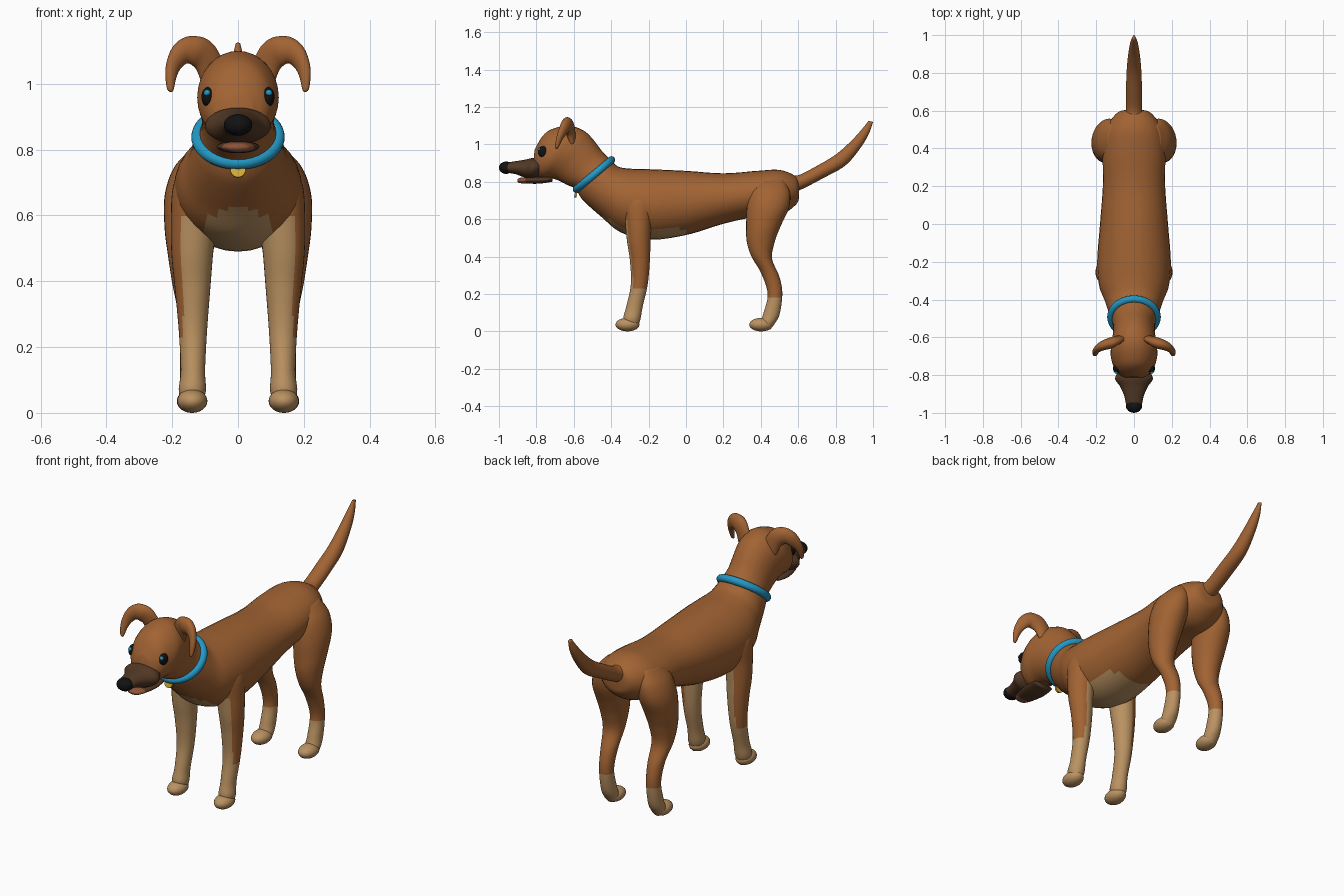
import bpy, bmesh, math
from mathutils import Vector

cube = bpy.data.objects.get("Cube")
if cube:
    bpy.data.objects.remove(cube, do_unlink=True)


def material(name, rgb, rough=0.6):
    m = bpy.data.materials.new(name)
    m.use_nodes = True
    m.diffuse_color = (*rgb, 1)
    node = m.node_tree.nodes["Principled BSDF"]
    node.inputs["Base Color"].default_value = (*rgb, 1)
    node.inputs["Roughness"].default_value = rough
    return m


BROWN = material("brown coat", (0.36, 0.125, 0.033))
TAN = material("tan markings", (0.49, 0.285, 0.12))
DARK = material("dark muzzle", (0.085, 0.04, 0.018))
LIP = material("lip", (0.27, 0.09, 0.04))
BLACK = material("black", (0.006, 0.006, 0.006))
BLUE = material("blue", (0.017, 0.31, 0.55))
GOLD = material("gold tag", (0.68, 0.43, 0.035))


def finish(bm, name, mats, rule=None):
    """Turn a bmesh into a smooth object, colouring faces by a rule."""
    bmesh.ops.recalc_face_normals(bm, faces=bm.faces)
    for f in bm.faces:
        f.smooth = True
        if rule:
            c = f.calc_center_median()
            f.material_index = int(rule(abs(c.x), c.y, c.z))
    me = bpy.data.meshes.new(name)
    bm.to_mesh(me)
    bm.free()
    for m in mats:
        me.materials.append(m)
    ob = bpy.data.objects.new(name, me)
    bpy.context.collection.objects.link(ob)
    return ob


def spline(a, b, c, d, t):
    return 0.5 * (2 * b + (c - a) * t + (2 * a - 5 * b + 4 * c - d) * t * t
                  + (3 * b - a - 3 * c + d) * t ** 3)


def loft(name, rings, mats, rule=None, across="x", side=1, n=32, steps=6):
    """Skin ellipses. Ring: two opposite points, half width, offset across."""
    keys = [Vector(tuple(r) + (0,) * (6 - len(r))) for r in rings]
    last = len(keys) - 1
    path = []
    for i in range(last):
        a, b, c, d = (keys[min(max(j, 0), last)] for j in range(i - 1, i + 3))
        path += [spline(a, b, c, d, k / steps) for k in range(steps)]
    path.append(keys[-1])
    bm = bmesh.new()
    loops = []
    for p, q, r, s, w, off in path:
        loop = []
        for k in range(n):
            t = math.tau * k / n
            u = (p + r) / 2 + (p - r) / 2 * math.cos(t)
            v = (q + s) / 2 + (q - s) / 2 * math.cos(t)
            o = off + w * math.sin(t)
            co = (o, u, v) if across == "x" else (u, o, v)
            loop.append(bm.verts.new((co[0] * side, co[1], co[2])))
        loops.append(loop)
    for l0, l1 in zip(loops, loops[1:]):
        for k in range(n):
            bm.faces.new((l0[k], l0[k - 1], l1[k - 1], l1[k]))
    bm.faces.new(loops[0])
    bm.faces.new(loops[-1])
    return finish(bm, name, mats, rule)


def ball(name, loc, size, mat):
    bm = bmesh.new()
    bmesh.ops.create_uvsphere(bm, u_segments=24, v_segments=16, radius=1)
    bmesh.ops.scale(bm, vec=size, verts=bm.verts)
    bmesh.ops.translate(bm, vec=loc, verts=bm.verts)
    return finish(bm, name, [mat])


# Torso, neck and skull in one skin, with a tan chest
loft("body", [
    (.605, .79, .605, .73, .03), (.585, .83, .59, .68, .09),
    (.5, .863, .5, .62, .15), (.38, .858, .36, .61, .165),
    (.2, .845, .2, .575, .165), (0, .858, 0, .515, .18),
    (-.2, .867, -.2, .49, .195), (-.3, .87, -.35, .53, .185),
    (-.36, .88, -.45, .61, .155), (-.395, .91, -.55, .7, .13),
    (-.41, .925, -.59, .76, .118), (-.45, .965, -.64, .785, .11),
    (-.5, 1.03, -.69, .81, .113), (-.55, 1.075, -.73, .82, .12),
    (-.63, 1.1, -.77, .82, .123), (-.72, 1.08, -.8, .83, .103),
    (-.77, 1.04, -.815, .85, .078), (-.81, .97, -.817, .88, .045)],
    [BROWN, TAN],
    lambda x, y, z: y < 0 and z < .55 + .5 * max(0, -.32 - y))

# Tail
loft("tail", [
    (.54, .84, .57, .74, .05), (.6, .835, .63, .765, .042),
    (.7, .885, .735, .82, .042), (.8, .945, .85, .885, .038),
    (.88, 1.015, .925, .97, .03), (.94, 1.08, .975, 1.05, .02),
    (.975, 1.125, 1.0, 1.12, .007)], [BROWN])

# Muzzle, jaw and nose
loft("muzzle", [
    (-.785, .925, -.785, .835, .085), (-.82, .927, -.82, .818, .1),
    (-.86, .918, -.86, .822, .074), (-.91, .91, -.91, .84, .052),
    (-.96, .9, -.96, .85, .04), (-.975, .885, -.975, .865, .02)], [DARK])
loft("lower_jaw", [
    (-.715, .825, -.715, .8, .06), (-.78, .827, -.78, .79, .065),
    (-.85, .825, -.85, .79, .052), (-.89, .82, -.89, .793, .035),
    (-.902, .812, -.902, .802, .015)], [DARK, LIP],
    lambda x, y, z: y < -.86)
ball("nose", (0, -.962, .875), (.043, .038, .033), BLACK)

# Legs, paws, ears and eyes on both sides
front_leg = [
    (-.32, .76, -.19, .76, .03, .13), (-.335, .69, -.17, .69, .062, .135),
    (-.325, .58, -.185, .58, .069, .135), (-.315, .48, -.19, .48, .063, .139),
    (-.3, .38, -.193, .38, .054, .138), (-.295, .25, -.205, .25, .043, .137),
    (-.32, .13, -.232, .13, .037, .137), (-.335, .07, -.245, .06, .041, .139),
    (-.32, .025, -.265, .01, .025, .14)]
hind_leg = [
    (.38, .8, .52, .81, .03, .11), (.34, .745, .555, .745, .07, .125),
    (.325, .66, .55, .66, .085, .138), (.322, .56, .505, .56, .08, .143),
    (.325, .48, .475, .48, .068, .145), (.35, .4, .46, .39, .055, .145),
    (.402, .31, .5, .29, .042, .14), (.437, .2, .515, .2, .036, .14),
    (.415, .1, .5, .09, .037, .14), (.4, .05, .47, .035, .038, .14),
    (.41, .02, .45, .01, .02, .14)]
ear = [
    (.05, 1.08, .11, 1.0, .02, -.61), (.075, 1.12, .125, 1.04, .026, -.62),
    (.11, 1.142, .138, 1.055, .03, -.63), (.16, 1.142, .155, 1.062, .028, -.64),
    (.2, 1.11, .175, 1.045, .024, -.655), (.22, 1.05, .187, 1.02, .018, -.675),
    (.217, .99, .195, .985, .01, -.69), (.207, .975, .2, .975, .003, -.692)]


def front_tan(x, y, z):
    return z < .22 or (z < .6 and x + .2 * (y + .26) < .162)


for label, s in (("left", 1), ("right", -1)):
    loft(label + "_front_leg", front_leg, [BROWN, TAN], front_tan, side=s)
    loft(label + "_hind_leg", hind_leg, [BROWN, TAN],
         lambda x, y, z: z < .18, side=s)
    ball(label + "_front_paw", (s * .139, -.313, .036), (.046, .064, .036), TAN)
    ball(label + "_hind_paw", (s * .14, .402, .036), (.046, .064, .036), TAN)
    loft(label + "_ear", ear, [BROWN], across="y", side=s, n=20)
    ball(label + "_eye", (s * .092, -.764, .96), (.019, .027, .03), BLACK)
    ball(label + "_iris", (s * .094, -.783, .972), (.01, .01, .01), BLUE)

# Tilted collar with a round tag
bpy.ops.mesh.primitive_torus_add(
    major_segments=48, minor_segments=16, major_radius=.122, minor_radius=.02,
    location=(0, -.492, .838), rotation=(math.radians(40), 0, 0))
collar = bpy.context.object
collar.name = "collar"
collar.data.materials.append(BLUE)
bpy.ops.object.shade_smooth()

bpy.ops.mesh.primitive_cylinder_add(
    vertices=24, radius=.023, depth=.012, location=(0, -.588, .738),
    rotation=(math.radians(80), 0, 0))
tag = bpy.context.object
tag.name = "collar_tag"
tag.data.materials.append(GOLD)
bpy.ops.object.shade_smooth_by_angle()
